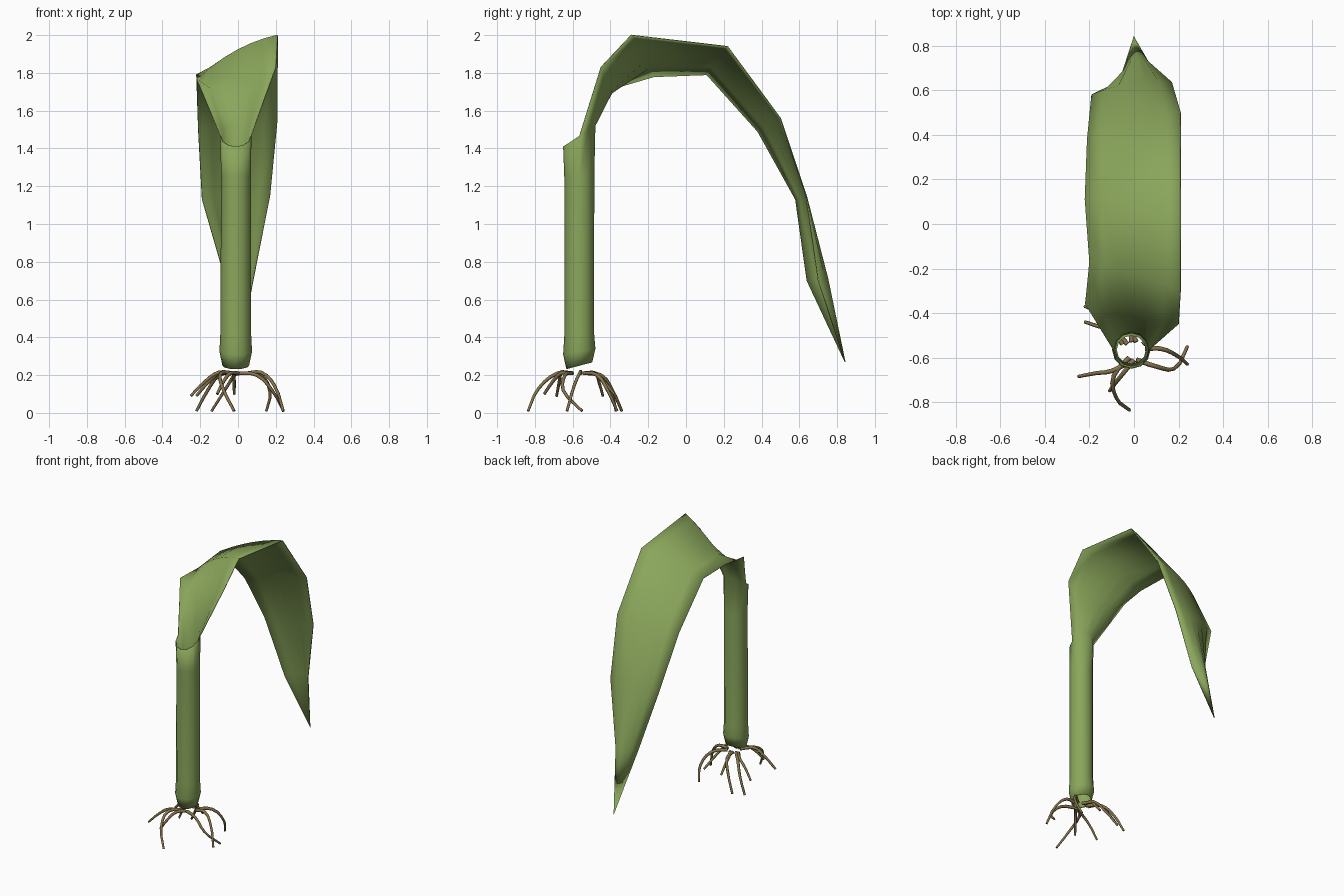
import bpy, bmesh, math
from mathutils import Vector


def material(name, rgb):
    m = bpy.data.materials.new(name)
    m.diffuse_color = (*rgb, 1)
    return m


green = material("leaf green", (0.255, 0.38, 0.105))
brown = material("root brown", (0.24, 0.175, 0.075))

# Rolled sheath: open tube, 12 sides, slanted ends
SIDES = 12
CX, CY = -0.012, -0.565
bm = bmesh.new()


def ring(z, slope, rx, ry, dx=0.0):
    out = []
    for i in range(SIDES):
        a = 2 * math.pi * i / SIDES
        out.append(bm.verts.new((CX + dx + rx * math.cos(a), CY + ry * math.sin(a),
                                 z + slope * math.sin(a))))
    return out


rings = [ring(0.25, 0.018, 0.068, 0.066),
         ring(0.325, 0.015, 0.084, 0.083),
         ring(0.42, 0.0, 0.079, 0.076),
         ring(1.25, 0.0, 0.077, 0.077, 0.002),
         ring(1.465, 0.055, 0.080, 0.083)]
for lo, hi in zip(rings, rings[1:]):
    for i in range(SIDES):
        j = (i + 1) % SIDES
        bm.faces.new((lo[i], lo[j], hi[j], hi[i]))

# Blade: grows from the back half of the sheath; rows of right edge, middle, left edge
rows = [
    ((0.20, -0.45, 1.83), (-0.01, -0.41, 1.69), (-0.22, -0.36, 1.77)),
    ((0.21, -0.29, 2.00), (-0.005, -0.22, 1.92), (-0.20, -0.17, 1.78)),
    ((0.21, 0.22, 1.94), (0.00, 0.17, 1.89), (-0.22, 0.11, 1.79)),
    ((0.21, 0.50, 1.56), (0.00, 0.46, 1.55), (-0.21, 0.38, 1.49)),
    ((0.17, 0.635, 1.15), (-0.01, 0.63, 1.14), (-0.19, 0.58, 1.13)),
    ((0.08, 0.70, 0.70), (0.01, 0.75, 0.71), (-0.065, 0.64, 0.70)),
]
half = SIDES // 2
prev = rings[-1][:half + 1]
for r, m, l in rows:
    r, m, l = Vector(r), Vector(m), Vector(l)
    cur = []
    for k in range(half + 1):
        t = k / half
        p = r * (1 - t) * (1 - 2 * t) + m * 4 * t * (1 - t) + l * t * (2 * t - 1)
        cur.append(bm.verts.new(p))
    for k in range(half):
        bm.faces.new((prev[k], prev[k + 1], cur[k + 1], cur[k]))
    prev = cur
tip = bm.verts.new((0, 0.842, 0.27))
for k in range(half):
    bm.faces.new((prev[k], prev[k + 1], tip))
for f in bm.faces:
    f.smooth = True

me = bpy.data.meshes.new("leaf")
bm.to_mesh(me)
bm.free()
leaf = bpy.data.objects.new("leaf", me)
bpy.context.collection.objects.link(leaf)
me.materials.append(green)
sol = leaf.modifiers.new("thickness", "SOLIDIFY")
sol.thickness, sol.offset = 0.005, 0

# Roots: thin tubes arching out and down; start, two bends, end
roots = [
    [(-0.02, -0.60, 0.21), (-0.09, -0.68, 0.21), (-0.08, -0.78, 0.13), (-0.02, -0.836, 0.01)],
    [(-0.04, -0.63, 0.21), (-0.10, -0.66, 0.215), (-0.17, -0.67, 0.17), (-0.25, -0.685, 0.09)],
    [(0.00, -0.61, 0.21), (-0.04, -0.66, 0.21), (-0.08, -0.71, 0.16), (-0.11, -0.75, 0.10)],
    [(0.05, -0.56, 0.21), (0.12, -0.56, 0.215), (0.19, -0.59, 0.15), (0.24, -0.63, 0.01)],
    [(0.01, -0.61, 0.21), (0.10, -0.64, 0.20), (0.18, -0.65, 0.12), (0.24, -0.55, 0.01)],
    [(0.04, -0.54, 0.21), (0.12, -0.47, 0.20), (0.17, -0.41, 0.11), (0.15, -0.365, 0.01)],
    [(-0.05, -0.54, 0.21), (-0.10, -0.48, 0.21), (-0.16, -0.46, 0.16), (-0.22, -0.44, 0.09)],
    [(-0.03, -0.54, 0.21), (-0.10, -0.46, 0.20), (-0.16, -0.40, 0.12), (-0.22, -0.37, 0.01)],
    [(-0.01, -0.53, 0.21), (-0.02, -0.45, 0.20), (-0.07, -0.39, 0.12), (-0.14, -0.34, 0.01)],
    [(0.01, -0.53, 0.21), (-0.02, -0.47, 0.20), (-0.02, -0.43, 0.16), (-0.02, -0.38, 0.10)],
]
cu = bpy.data.curves.new("roots", "CURVE")
cu.dimensions = "3D"
cu.bevel_depth, cu.bevel_resolution = 0.011, 1
cu.resolution_u = 3
cu.use_fill_caps = True
for path in roots:
    s = cu.splines.new("BEZIER")
    s.bezier_points.add(len(path) - 1)
    for k, (bp, p) in enumerate(zip(s.bezier_points, path)):
        bp.co = p
        bp.handle_left_type = bp.handle_right_type = "AUTO"
        bp.radius = 1.05 - 0.12 * k
cu.materials.append(brown)
root_obj = bpy.data.objects.new("roots", cu)
bpy.context.collection.objects.link(root_obj)
bpy.context.view_layer.objects.active = root_obj
root_obj.select_set(True)
bpy.ops.object.convert(target="MESH")
